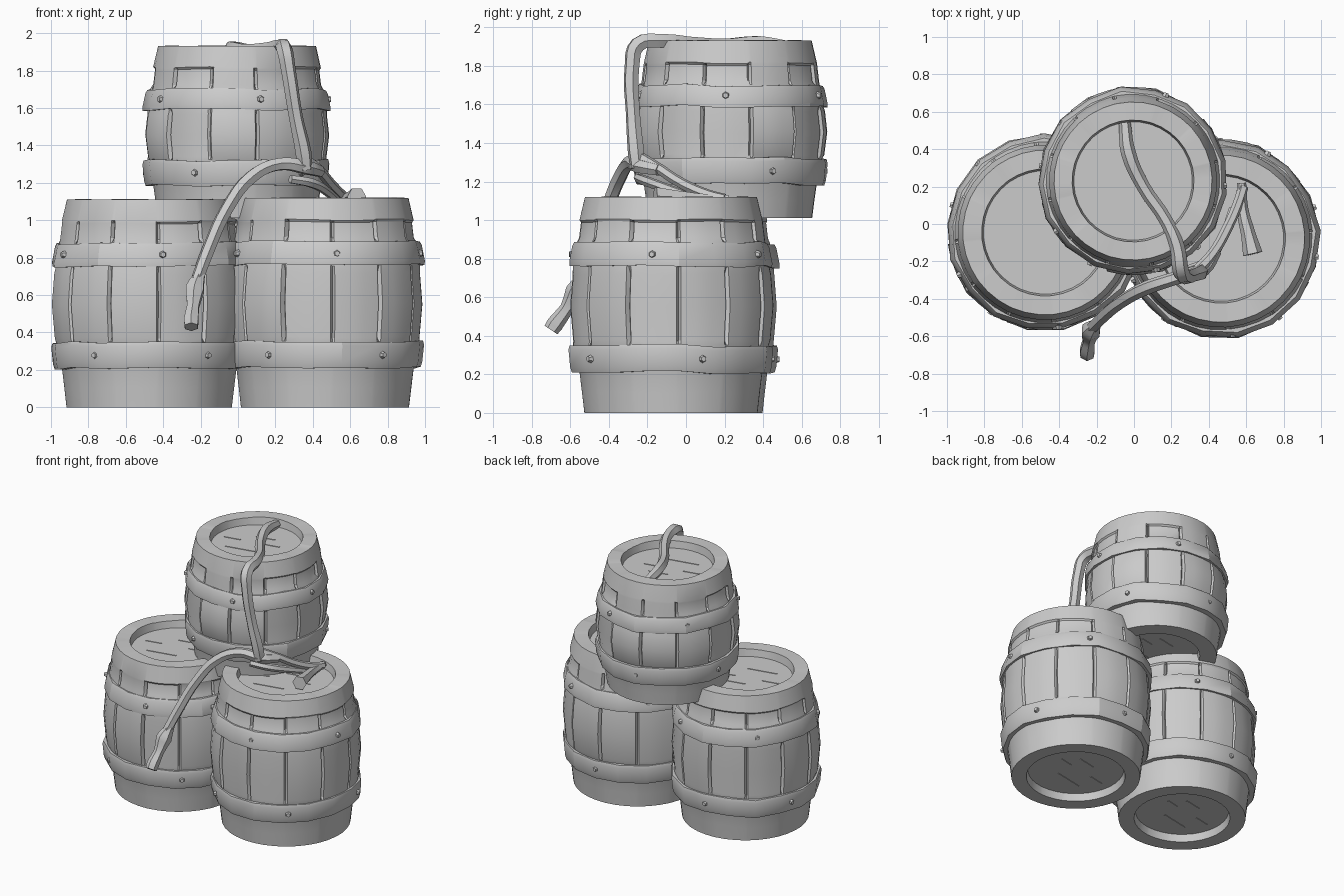
import bpy, bmesh, math, random
from mathutils import Vector

random.seed(4)
cube = bpy.data.objects.get("Cube")
if cube:
    bpy.data.objects.remove(cube, do_unlink=True)

mat = bpy.data.materials.new("plain grey")
mat.use_nodes = True
GREY = (0.6, 0.6, 0.6, 1)
mat.diffuse_color = GREY
mat.node_tree.nodes["Principled BSDF"].inputs["Base Color"].default_value = GREY


def finish(name, bm, angle=28):
    bmesh.ops.recalc_face_normals(bm, faces=bm.faces)
    me = bpy.data.meshes.new(name)
    bm.to_mesh(me)
    bm.free()
    me.materials.append(mat)
    ob = bpy.data.objects.new(name, me)
    bpy.context.collection.objects.link(ob)
    bpy.ops.object.select_all(action='DESELECT')
    ob.select_set(True)
    bpy.context.view_layer.objects.active = ob
    bpy.ops.object.shade_smooth_by_angle(angle=math.radians(angle))
    return ob


def at(levels, t):
    # height at fractional level t
    i = min(int(t), len(levels) - 2)
    return levels[i] + (levels[i + 1] - levels[i]) * (t - i)


def skin(bm, rings, closed=False):
    n = len(rings[0])
    pairs = list(zip(rings, rings[1:]))
    if closed:
        pairs.append((rings[-1], rings[0]))
    for a, b in pairs:
        for i in range(n):
            j = (i + 1) % n
            bm.faces.new((a[i], a[j], b[j], b[i]))


def polar(centre, r, a, z):
    return (centre[0] + r * math.cos(a), centre[1] + r * math.sin(a), z)


# Level, radius and whether the stave gaps show there
BODY = [(0, .45, 0), (.5, .462, 0), (1, .475, 0), (2, .508, 0), (2.06, .512, 1),
        (2.5, .528, 1), (2.9, .515, 1), (3, .51, 0), (4, .49, 0), (4.1, .482, 1),
        (4.45, .472, 1), (4.5, .475, 0), (5, .447, 0)]
LOW_HOOP = [(1, .47), (1, .515), (1.2, .524), (1.85, .533), (2, .527), (2, .48)]
TOP_HOOP = [(3, .48), (3, .53), (3.2, .531), (3.85, .515), (4, .505), (4, .46)]
STAVES = 12
RIM, LID, DEPTH = .345, .335, .055


def barrel(name, centre, levels, size, base, turn):
    # staved body with sunk lids at both ends
    bm = bmesh.new()
    columns = []
    for s in range(STAVES):
        sink = random.uniform(-.008, .005)
        for k, deg in enumerate((0, 1.3, 10, 20, 28.7)):
            columns.append((math.radians(s * 30 + deg) + turn, sink, k == 0, s))
    def ring(r, z, gaps=0, wob=0.0):
        out = []
        for a, sink, gap, s in columns:
            rr = r * size
            if gaps:
                rr += sink - (.022 if gap else 0)
            out.append(bm.verts.new(polar(centre, rr, a, base + z + wob * math.sin(3 * a + s))))
        return out
    top = levels[-1]
    rings = [ring(LID * size, DEPTH), ring(RIM * size, 0)]
    for t, r, gaps in BODY:
        rings.append(ring(r, at(levels, t), gaps, .004 if 0 < t < 5 else 0))
    rings += [ring(RIM, top, 0, .003), ring(LID, top - DEPTH)]
    skin(bm, rings)
    bm.faces.new(rings[0])
    bm.faces.new(rings[-1])
    finish(name + "_body", bm)

    # hammered iron hoops with uneven edges
    for label, prof in (("lower", LOW_HOOP), ("upper", TOP_HOOP)):
        bm = bmesh.new()
        n = 17
        wob = [(random.uniform(-.007, .007), random.uniform(-.008, .008)) for _ in range(n)]
        rings = [[bm.verts.new(polar(centre, r * size + wob[i][0], turn + math.tau * i / n,
                                     base + at(levels, t) + wob[i][1]))
                  for i in range(n)] for t, r in prof]
        skin(bm, rings, True)
        finish(f"{name}_{label}_hoop", bm, 24)

    # small studs on the hoops
    bm = bmesh.new()
    for t, r in ((1.5, .525), (3.5, .52)):
        for k in range(5):
            a = turn + k * math.tau / 5 + t
            p = Vector(polar(centre, r * size, a, base + at(levels, t)))
            m = Vector((math.cos(a), math.sin(a), 0)).to_track_quat('Z', 'Y').to_matrix().to_4x4()
            m.translation = p
            bmesh.ops.create_cone(bm, cap_ends=True, segments=6, radius1=.022,
                                  radius2=.014, depth=.024, matrix=m)
    finish(name + "_studs", bm)

    # slivers along the lid planks and splits in the end staves
    bm = bmesh.new()
    for dx, dy, length in ((-.05, -.14, .22), (.0, .12, .14), (-.2, -.02, .12), (.12, .04, .1)):
        for z in (top - DEPTH, DEPTH):
            made = bmesh.ops.create_cube(bm, size=1)["verts"]
            for v in made:
                x, y, h = v.co.x * length, v.co.y * .009, v.co.z * .008
                v.co = (centre[0] + dx * size + x, centre[1] + dy * size + y + x * .2, base + z + h)
    finish(name + "_lid_planks", bm)


LOW = (0, .21, .35, .76, .885, 1.12)
HIGH = (0, .175, .31, .58, .69, .92)
barrel("right_barrel", (-.475, -.045), [z * .992 for z in LOW], .985, 0, .1)
barrel("left_barrel", (.465, -.078), LOW, 1.0, 0, .08)
barrel("top_barrel", (-.005, .23), HIGH, .945, 1.012, .22)


# rope drawn as smooth tapered tubes
def rope(name, points, thick=.04):
    cu = bpy.data.curves.new(name, 'CURVE')
    cu.dimensions = '3D'
    cu.bevel_depth = thick
    cu.bevel_resolution = 1
    cu.resolution_u = 4
    cu.use_fill_caps = True
    sp = cu.splines.new('BEZIER')
    sp.bezier_points.add(len(points) - 1)
    for bp, (x, y, z, r) in zip(sp.bezier_points, points):
        bp.co = (x, y, z)
        bp.radius = r
        bp.handle_left_type = bp.handle_right_type = 'AUTO'
    tmp = bpy.data.objects.new(name, cu)
    bpy.context.collection.objects.link(tmp)
    bpy.context.view_layer.update()
    me = bpy.data.meshes.new_from_object(tmp.evaluated_get(bpy.context.evaluated_depsgraph_get()))
    bpy.data.objects.remove(tmp, do_unlink=True)
    bm = bmesh.new()
    bm.from_mesh(me)
    bpy.data.meshes.remove(me)
    bmesh.ops.remove_doubles(bm, verts=bm.verts, dist=.0005)
    finish(name, bm, 50)


rope("rope_over_top", [(-.05, .54, 1.9, .8), (-.03, .38, 1.92, 1), (.05, .2, 1.91, .9),
                       (.17, .02, 1.92, .9), (.23, -.12, 1.93, 1), (.25, -.25, 1.91, 1.1),
                       (.27, -.28, 1.8, 1), (.31, -.275, 1.55, .95), (.35, -.26, 1.36, 1.1),
                       (.36, -.25, 1.27, 1)])
rope("rope_hanging_end", [(.44, -.14, 1.26, .8), (.37, -.24, 1.28, 1), (.22, -.29, 1.3, .9),
                          (.07, -.34, 1.23, .95), (-.06, -.41, 1.06, .9), (-.16, -.49, .84, .9),
                          (-.22, -.55, .68, .85)])
rope("rope_hanging_knot", [(-.2, -.53, .72, .7), (-.23, -.57, .63, 1.4), (-.24, -.62, .54, .9),
                           (-.25, -.68, .46, 1.1), (-.25, -.7, .43, 1)])
rope("rope_resting_end", [(.34, -.25, 1.33, .9), (.42, -.16, 1.28, .8), (.5, -.02, 1.19, .8),
                          (.56, .12, 1.13, .8), (.585, .2, 1.11, .8)], .035)
rope("rope_resting_tip", [(.575, .22, 1.11, .7), (.58, .08, 1.11, .9), (.61, -.05, 1.12, 1.1),
                          (.635, -.16, 1.125, 1.5)], .035)
rope("rope_loop", [(.28, -.25, 1.22, .8), (.39, -.2, 1.2, .9), (.48, -.06, 1.15, .8),
                   (.53, .08, 1.1, .8)], .03)
